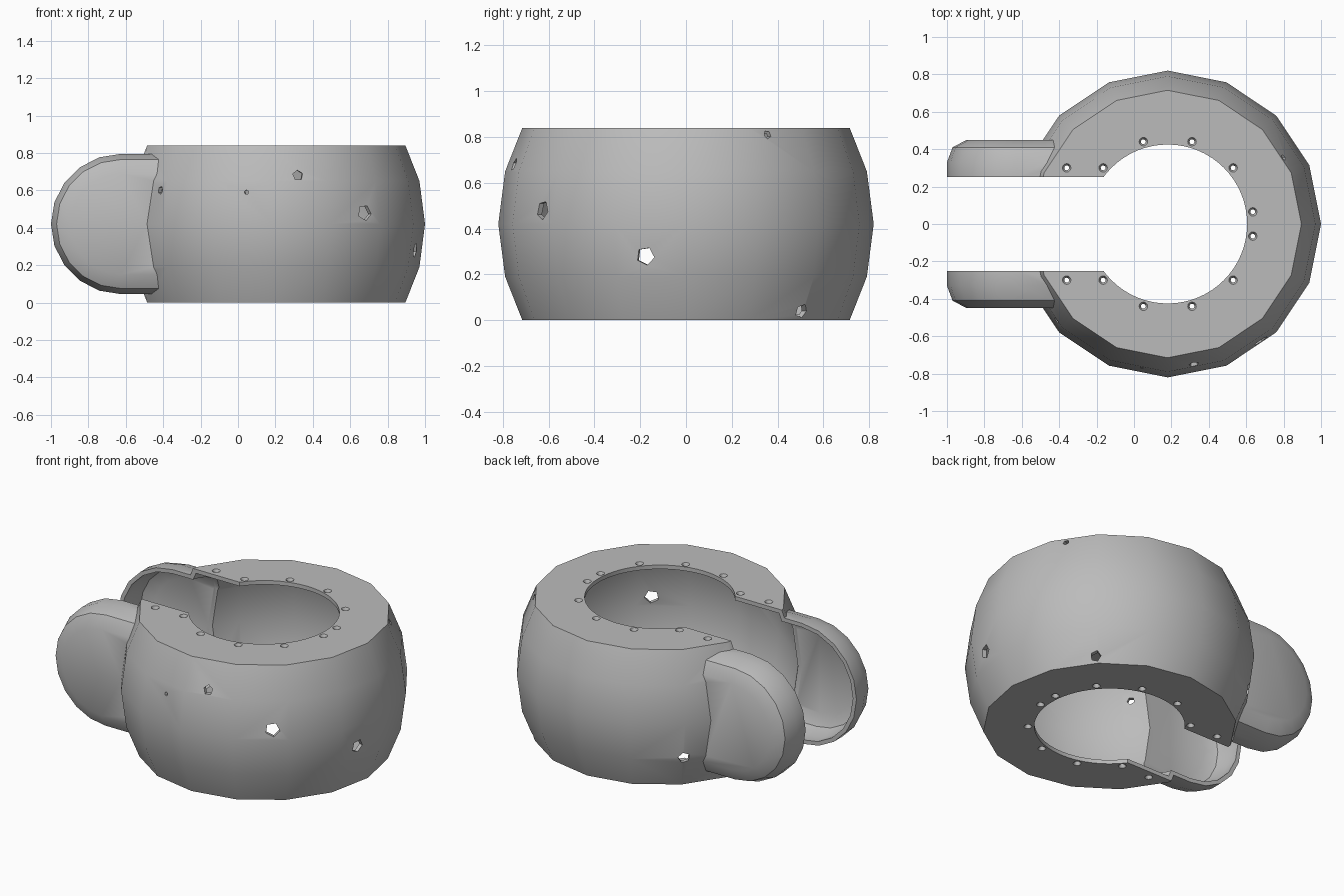
import bpy, bmesh
from math import sin, cos, pi, atan2
from mathutils import Vector

if "Cube" in bpy.data.objects:
    bpy.data.objects.remove(bpy.data.objects["Cube"])

grey = bpy.data.materials.new("matte_grey")
grey.use_nodes = True
COLOUR = (0.5, 0.5, 0.5, 1)
grey.diffuse_color = COLOUR
grey.node_tree.nodes["Principled BSDF"].inputs["Base Color"].default_value = COLOUR

CX = 0.18      # axis of the round body
MID = 0.42     # mid height
HALF = 0.25    # half width of the slot


def loft(name, rings):
    """Closed solid through a list of rings with equal point counts."""
    bm = bmesh.new()
    loops = [[bm.verts.new(p) for p in ring] for ring in rings]
    n = len(loops[0])
    for a, b in zip(loops, loops[1:]):
        for i in range(n):
            j = (i + 1) % n
            bm.faces.new((a[i], a[j], b[j], b[i]))
    bm.faces.new(loops[0])
    bm.faces.new(loops[-1])
    bmesh.ops.recalc_face_normals(bm, faces=bm.faces)
    mesh = bpy.data.meshes.new(name)
    bm.to_mesh(mesh)
    bm.free()
    mesh.materials.append(grey)
    obj = bpy.data.objects.new(name, mesh)
    bpy.context.collection.objects.link(obj)
    return obj


def lathe(name, x, y, profile, sides):
    """Turn (radius, height) pairs about a vertical axis."""
    angles = [2 * pi * i / sides for i in range(sides)]
    return loft(name, [[(x + r * cos(a), y + r * sin(a), z) for a in angles]
                       for r, z in profile])


def arm_solid(name, side, levels):
    """Rounded horn: a half-round outline lofted sideways."""
    rings = []
    for y, r in levels:
        arc = [pi / 2 + pi * i / 10 for i in range(11)]
        ring = [(-0.2, side * y, MID + r)]
        ring += [(-0.625 + r * cos(a), side * y, MID + r * sin(a)) for a in arc]
        ring.append((-0.2, side * y, MID - r))
        rings.append(ring)
    return loft(name, rings)


def puncture(x, y, z, size):
    """Five-sided prism pointing outward from the body axis."""
    out = Vector((x - CX, y, 0)).normalized()
    across = Vector((-out.y, out.x, 0))
    centre = Vector((x, y, z))
    rings = []
    for depth in (-0.12, 0.1):
        ring = []
        for i in range(5):
            a = 2 * pi * i / 5 + x * 9
            ring.append(centre + out * depth + across * size * cos(a)
                        + Vector((0, 0, size * sin(a))))
        rings.append(ring)
    return loft("puncture_cutter", rings)


def cut(obj, cutter):
    mod = obj.modifiers.new("cut", 'BOOLEAN')
    mod.operation = 'DIFFERENCE'
    mod.solver = 'EXACT'
    mod.object = cutter
    bpy.context.view_layer.objects.active = obj
    bpy.ops.object.modifier_apply(modifier=mod.name)


# Body solid and its hollow
body = lathe("body_shell", CX, 0, [(0.715, 0), (0.79, 0.19), (0.82, MID),
                                   (0.79, 0.65), (0.715, 0.84)], 16)
hollow = lathe("hollow_cutter", CX, 0, [(0.695, 0.025), (0.765, 0.19), (0.795, MID),
                                        (0.765, 0.65), (0.695, 0.815)], 16)
helpers = [hollow]

# Two open horns, trimmed where they meet the body
arms = []
cavities = []
for side, name in ((-1, "front_arm_shell"), (1, "rear_arm_shell")):
    arm = arm_solid(name, side, [(HALF, 0.375), (0.33, 0.375), (0.41, 0.345), (0.45, 0.27)])
    cavity = arm_solid("arm_cutter", side, [(0.2, 0.35), (0.32, 0.35), (0.39, 0.32), (0.425, 0.25)])
    cut(arm, cavity)
    cut(arm, body)
    arms.append(arm)
    cavities.append(cavity)

# Body openings: hollow, passages to the horns, round opening and slot
opening = lathe("opening_cutter", CX, 0, [(0.425, -0.1), (0.425, 1)], 64)
slot = loft("slot_cutter", [[(x, -HALF, z), (x, HALF, z), (x, HALF, z + 1.2), (x, -HALF, z + 1.2)]
                            for x, z in ((-1.2, -0.1), (CX, -0.1))])
helpers += cavities + [opening, slot]
for cutter in [hollow] + cavities + [opening, slot]:
    cut(body, cutter)

# Countersunk bolt holes, mirrored front to back
for x, y in ((-0.36, 0.3), (-0.165, 0.3), (0.05, 0.44), (0.31, 0.44), (0.53, 0.3), (0.635, 0.065)):
    for side in (-1, 1):
        bolt = lathe("bolt_cutter", x, side * y, [(0.026, -0.005), (0.013, 0.018),
                                                  (0.013, 0.822), (0.026, 0.845)], 12)
        cut(body, bolt)
        helpers.append(bolt)

# Small ragged holes in the wall
for spot in ((0.68, -0.63, 0.48, 0.042), (0.32, -0.75, 0.68, 0.028), (0.96, -0.18, 0.28, 0.04),
             (0.7, 0.5, 0.04, 0.03), (0.79, 0.35, 0.81, 0.018), (-0.36, 0.54, 0.2, 0.035),
             (0.04, -0.8, 0.59, 0.012), (-0.43, -0.53, 0.6, 0.022)):
    hole = puncture(*spot)
    cut(body, hole)
    helpers.append(hole)

for helper in helpers:
    bpy.data.objects.remove(helper)

# Soft shading with crisp rims
bpy.ops.object.select_all(action='DESELECT')
for obj in [body] + arms:
    obj.select_set(True)
bpy.context.view_layer.objects.active = body
bpy.ops.object.shade_smooth_by_angle(angle=pi / 6)
